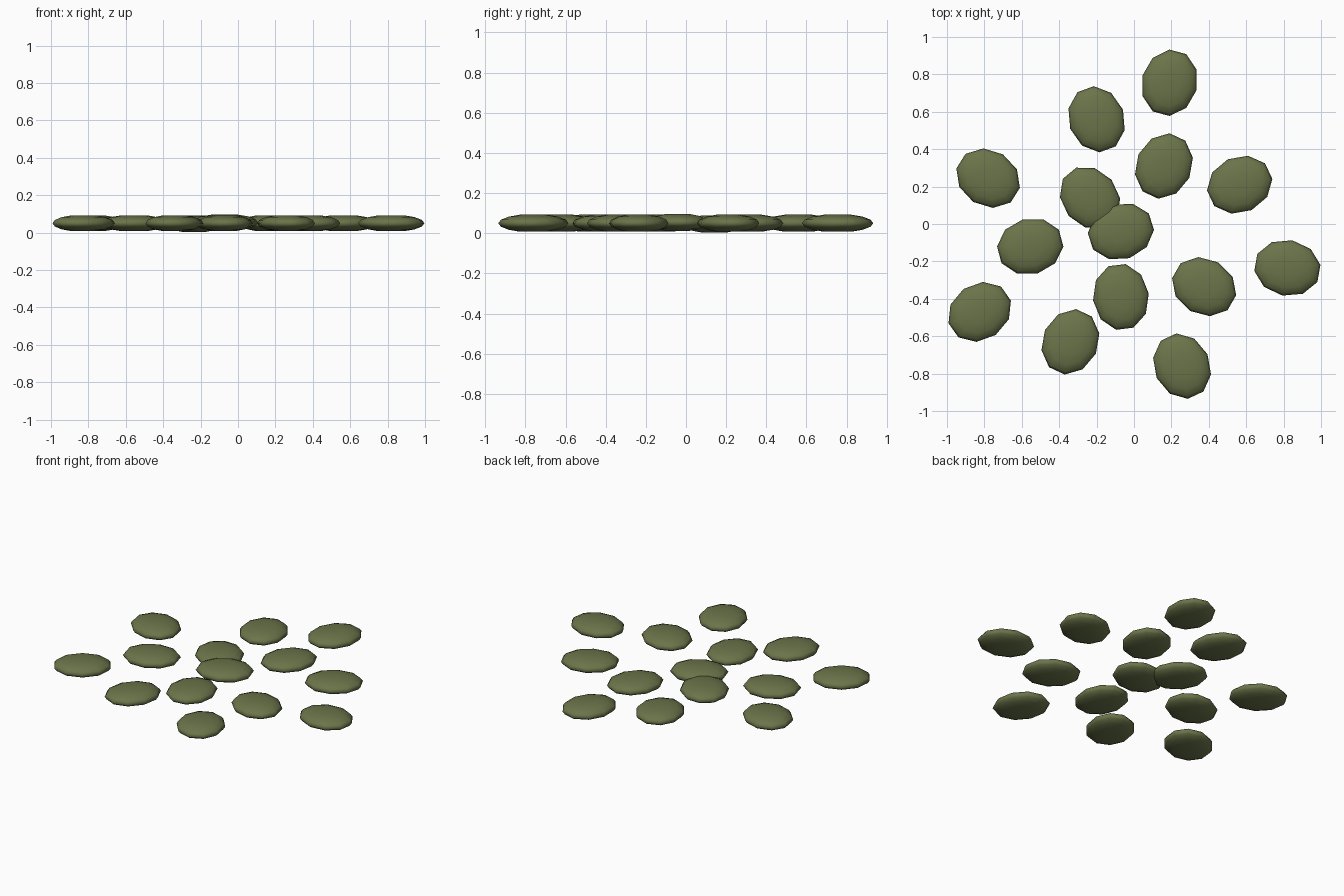
import bpy
import bmesh
from math import radians, sin, cos, pi

old = bpy.data.objects.get("Cube")
if old:
    bpy.data.objects.remove(old, do_unlink=True)

OLIVE = (0.145, 0.175, 0.068, 1.0)
olive = bpy.data.materials.new("olive green")
olive.use_nodes = True
olive.diffuse_color = OLIVE
olive.node_tree.nodes["Principled BSDF"].inputs["Base Color"].default_value = OLIVE

SIDES, RINGS = 10, 8
LONG, SHORT, HALF_HEIGHT = 0.18, 0.15, 0.046


def lens_mesh():
    """Flattened low-poly ball with slightly dimpled poles."""
    bm = bmesh.new()
    bmesh.ops.create_uvsphere(bm, u_segments=SIDES, v_segments=RINGS, radius=1)
    for v in bm.verts:
        if abs(v.co.z) > 0.99:
            v.co.z *= 0.9
        v.co.x *= LONG
        v.co.y *= SHORT
        v.co.z *= HALF_HEIGHT
    mesh = bpy.data.meshes.new("lens")
    bm.to_mesh(mesh)
    bm.free()
    mesh.materials.append(olive)
    mesh.shade_smooth()
    return mesh


# Scattered pieces: x, y, direction of the long axis in degrees
PIECES = [
    (0.19, 0.755, 75), (-0.20, 0.56, 110), (-0.78, 0.245, 148),
    (-0.235, 0.14, 130), (-0.07, -0.04, 18), (0.16, 0.31, 65),
    (0.565, 0.21, 25), (-0.555, -0.12, 15), (-0.825, -0.47, 35),
    (-0.34, -0.63, 65), (-0.07, -0.39, 97), (0.375, -0.335, 150),
    (0.82, -0.235, 170), (0.257, -0.76, 115),
]
OVERLAPPING, UNDERNEATH = 4, 3

mesh = lens_mesh()
for i, (x, y, angle) in enumerate(PIECES):
    piece = bpy.data.objects.new(f"lens_piece_{i + 1}", mesh)
    lift = 0.004 if i == OVERLAPPING else -0.004 if i == UNDERNEATH else 0
    piece.location = (x, y, 0.05 + lift)
    piece.rotation_euler.z = radians(angle)
    bpy.context.collection.objects.link(piece)
